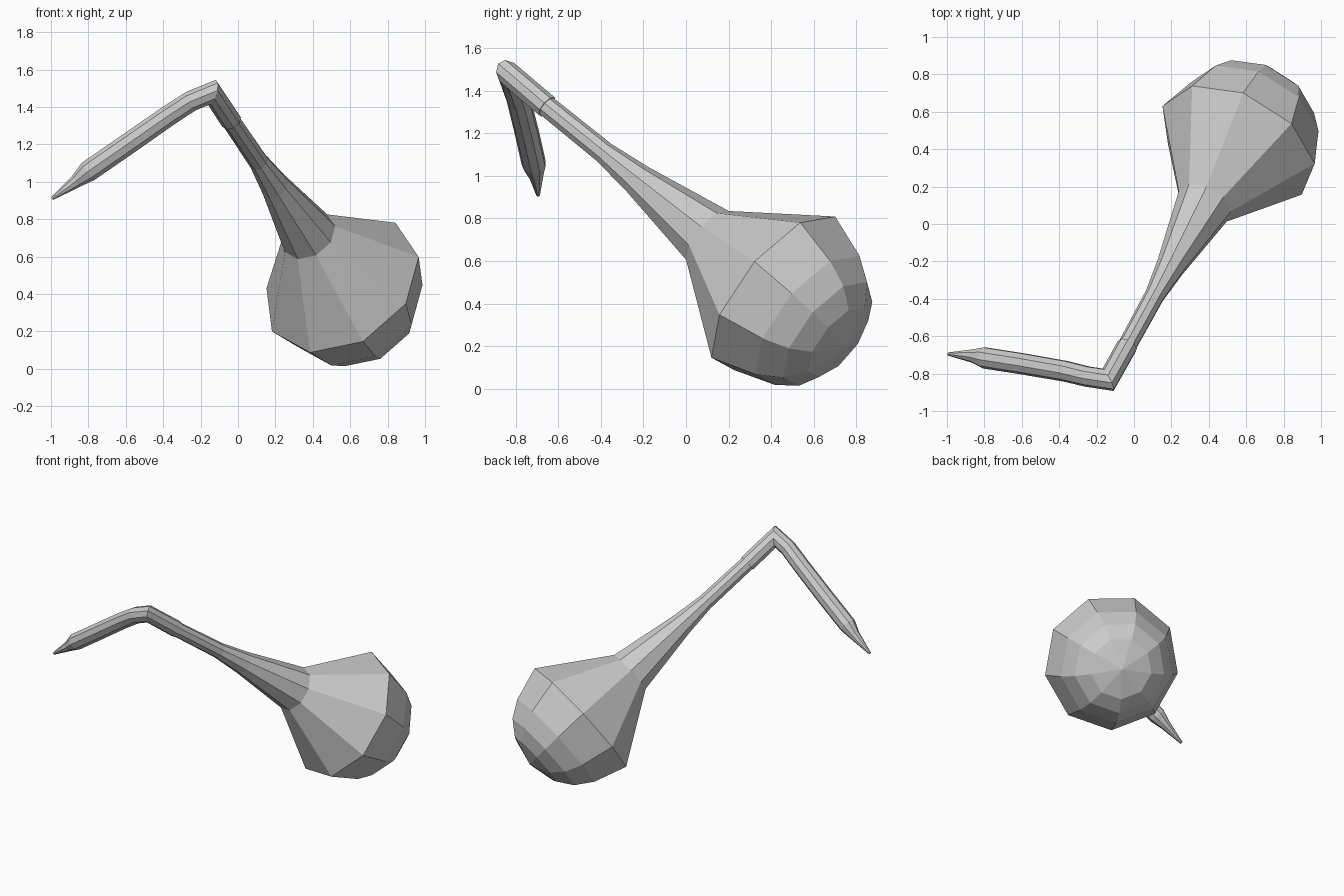
import bpy, bmesh
from math import tau, cos, sin
from mathutils import Vector

if "Cube" in bpy.data.objects:
    bpy.data.objects.remove(bpy.data.objects["Cube"])

SIDES = 9


def sweep(name, stations, start_dir, cap_start=True):
    """Faceted tube through (point, radius) stations with mitred bends."""
    pts = [Vector(p) for p, r in stations]
    segs = [(b - a).normalized() for a, b in zip(pts, pts[1:])]
    u = Vector(start_dir)
    u = (u - segs[0] * u.dot(segs[0])).normalized()
    w = segs[0].cross(u)
    offs = [u * cos(tau * i / SIDES) + w * sin(tau * i / SIDES) for i in range(SIDES)]
    bm = bmesh.new()
    rings = []
    for k, (p, (_, r)) in enumerate(zip(pts, stations)):
        t_in = segs[max(k - 1, 0)]
        t_out = segs[min(k, len(segs) - 1)]
        n = (t_in + t_out).normalized()
        if r == 0:
            rings.append([bm.verts.new(p)])
        else:
            rings.append([bm.verts.new(p + r * (o - t_in * (o.dot(n) / t_in.dot(n))))
                          for o in offs])
        turn = t_in.rotation_difference(t_out)
        offs = [turn @ o for o in offs]
    for a, b in zip(rings, rings[1:]):
        for i in range(SIDES):
            j = (i + 1) % SIDES
            if len(b) == 1:
                bm.faces.new((a[i], a[j], b[0]))
            else:
                bm.faces.new((a[i], a[j], b[j], b[i]))
    if cap_start:
        bm.faces.new(rings[0][::-1])
    if len(rings[-1]) > 1:
        bm.faces.new(rings[-1])
    bmesh.ops.recalc_face_normals(bm, faces=bm.faces)
    mesh = bpy.data.meshes.new(name)
    bm.to_mesh(mesh)
    bm.free()
    obj = bpy.data.objects.new(name, mesh)
    bpy.context.collection.objects.link(obj)
    return obj


# Tilted main axis, measured from the centre of the bulb's widest ring
centre = Vector((0.554, 0.429, 0.452))
axis = Vector((0.391, 0.716, -0.578)).normalized()
corner = Vector((0.914, -0.242, 0.328))
R = 0.45


def on_axis(t):
    return centre + axis * t


# Bulb with its slender neck
neck = [(-1.62, 0.05), (-1.13, 0.054), (-0.91, 0.079), (-0.45, 0.155)]
dome = [(0, 1), (0.49, 0.84), (0.738, 0.675), (0.89, 0.455), (1, 0)]
profile = neck + [(h * R, r * R) for h, r in dome]
sweep("bulb_and_neck", [(on_axis(t), r) for t, r in profile], corner)

# Elbow sleeve over the neck, bending into the mouthpiece arm
arm = [
    (on_axis(-1.51), 0.057),
    ((-0.137, -0.832, 1.478), 0.056),
    ((-0.25, -0.815, 1.432), 0.056),
    ((-0.37, -0.786, 1.354), 0.057),
    ((-0.60, -0.746, 1.194), 0.058),
    ((-0.80, -0.715, 1.056), 0.058),
    ((-0.865, -0.705, 1.002), 0.036),
    ((-0.993, -0.695, 0.910), 0.009),
]
sweep("mouthpiece_arm", arm, corner)
